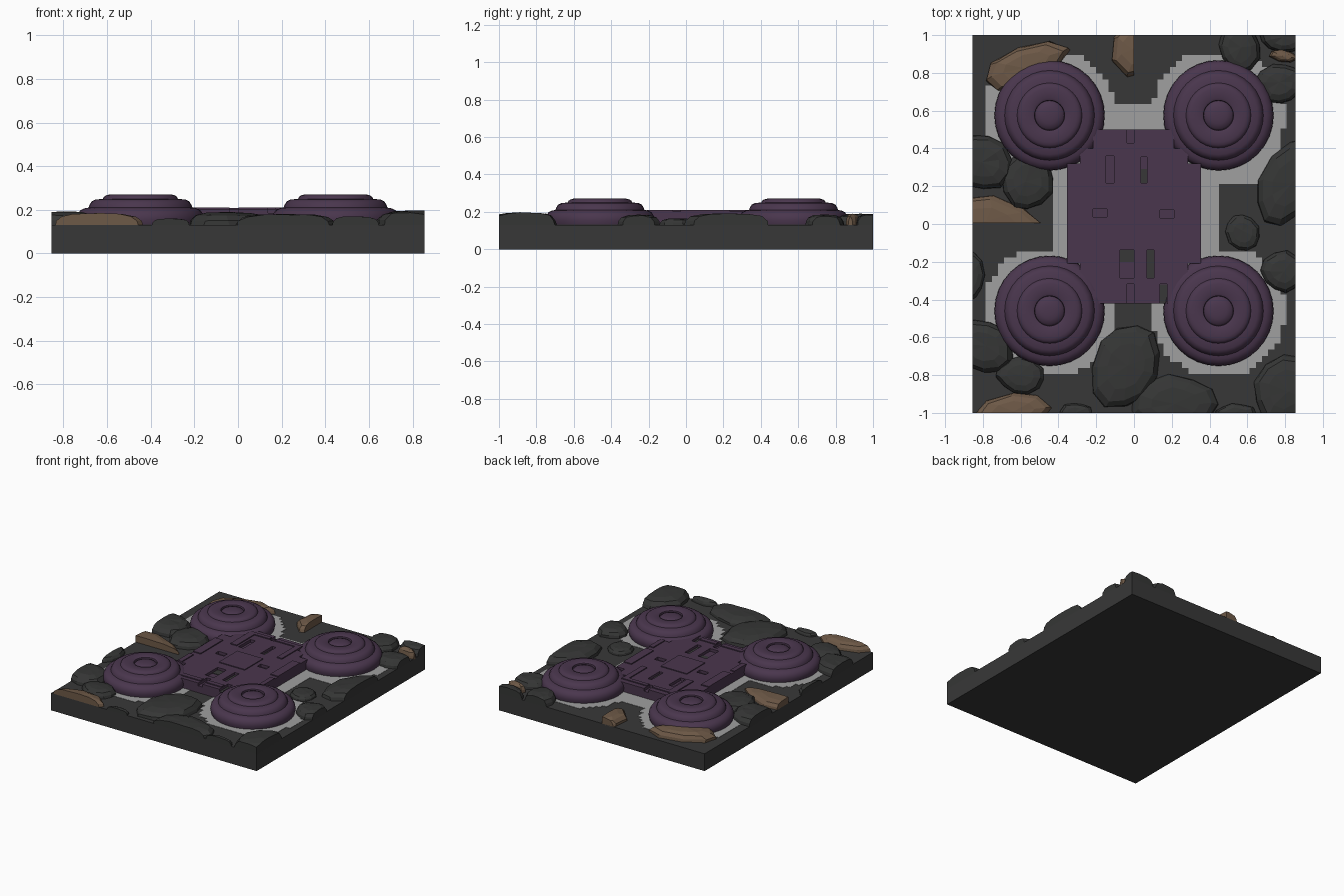
import bpy, bmesh, math, random
from mathutils import Vector, Matrix

if "Cube" in bpy.data.objects:
    bpy.data.objects.remove(bpy.data.objects["Cube"])

random.seed(4)
HX, HY, TOP = 0.855, 1.0, 0.13


def material(name, rgb):
    m = bpy.data.materials.new(name)
    m.diffuse_color = (*rgb, 1)
    m.use_nodes = True
    m.node_tree.nodes["Principled BSDF"].inputs["Base Color"].default_value = m.diffuse_color
    return m


STONE = material("dark stone", (0.039, 0.039, 0.039))
ROCK = material("dark rock", (0.036, 0.037, 0.036))
BROWN = material("brown rock", (0.155, 0.10, 0.063))
PURPLE = material("purple metal", (0.068, 0.037, 0.075))
GREY = material("pale grey ground", (0.35, 0.35, 0.35))


def finish(name, bm, mat):
    bmesh.ops.recalc_face_normals(bm, faces=bm.faces)
    me = bpy.data.meshes.new(name)
    bm.to_mesh(me)
    bm.free()
    me.materials.append(mat)
    ob = bpy.data.objects.new(name, me)
    bpy.context.collection.objects.link(ob)
    return ob


def box(name, x0, x1, y0, y1, z0, z1, mat):
    bm = bmesh.new()
    bmesh.ops.create_cube(bm, size=1)
    for v in bm.verts:
        v.co = Vector((x1 if v.co.x > 0 else x0, y1 if v.co.y > 0 else y0,
                       z1 if v.co.z > 0 else z0))
    return finish(name, bm, mat)


def cell_sheet(name, xs, ys, keep, z0, z1, mat):
    """Extruded sheet made of the grid cells whose centre passes keep()."""
    bm = bmesh.new()
    for x0, x1 in zip(xs, xs[1:]):
        for y0, y1 in zip(ys, ys[1:]):
            if keep((x0 + x1) / 2, (y0 + y1) / 2):
                bm.faces.new([bm.verts.new((x, y, z0)) for x, y in
                              ((x0, y0), (x1, y0), (x1, y1), (x0, y1))])
    bmesh.ops.remove_doubles(bm, verts=bm.verts, dist=1e-5)
    res = bmesh.ops.extrude_face_region(bm, geom=bm.faces[:], use_keep_orig=True)
    for v in res["geom"]:
        if isinstance(v, bmesh.types.BMVert):
            v.co.z = z1
    return finish(name, bm, mat)


# base slab
box("base_slab", -HX, HX, -HY, HY, 0, TOP, STONE)

# stepped pale ground around the machine
DOMES = [(sx * 0.447, y) for sx in (-1, 1) for y in (0.575, -0.46)]


def is_ground(x, y):
    if x * x + (y + 0.6) ** 2 < 0.0 or (abs(x) < 0.075 and y < -0.42):
        return False
    if any(math.hypot(x - cx, y - cy) < 0.352 and abs(y - cy) < 0.33 for cx, cy in DOMES):
        return True
    if -0.43 < x < 0.465 and -0.42 < y < 0.645:
        return True
    if 0.3 < x < 0.79 and 0.2 < y < 0.62:             # wider patch, right rear
        return x - y < 0.47
    return False


step = 0.0325
cell_sheet("pale_ground", [-HX + 0.005 + i * step for i in range(52)],
           [-0.99 + i * step for i in range(61)], is_ground, TOP - 0.004, TOP + 0.002, GREY)

# four stepped domes, turned from one profile
PROFILE = [(0.285, 0.13), (0.292, 0.155), (0.288, 0.178), (0.276, 0.197), (0.256, 0.207),
           (0.238, 0.21), (0.234, 0.222), (0.224, 0.238), (0.207, 0.247), (0.172, 0.25),
           (0.168, 0.259), (0.158, 0.266), (0.143, 0.27), (0.092, 0.27), (0.080, 0.264),
           (0.078, 0.248), (0.068, 0.259), (0.045, 0.266), (0.022, 0.269)]
N = 32
for i, (cx, cy) in enumerate(DOMES):
    bm = bmesh.new()
    rings = [[bm.verts.new((cx + r * math.cos(2 * math.pi * k / N),
                            cy + r * math.sin(2 * math.pi * k / N), z)) for k in range(N)]
             for r, z in PROFILE]
    for a, b in zip(rings, rings[1:]):
        for k in range(N):
            bm.faces.new((a[k], a[(k + 1) % N], b[(k + 1) % N], b[k]))
    bm.faces.new(rings[-1])
    bm.faces.new(rings[0][::-1])
    ob = finish(f"dome_{i + 1}", bm, PURPLE)
    bpy.ops.object.select_all(action='DESELECT')
    ob.select_set(True)
    bpy.context.view_layer.objects.active = ob
    bpy.ops.object.shade_smooth_by_angle(angle=math.radians(32))

# central machine plate with slots
OUTLINE = [(-0.355, 0.355, -0.21, 0.32), (-0.285, 0.285, -0.355, 0.40),
           (-0.217, 0.212, -0.42, 0.50)]
SLOTS = [(-0.148, -0.106, 0.217, 0.36), (0.037, 0.069, 0.217, 0.355),
         (-0.217, -0.143, 0.037, 0.079), (0.138, 0.212, 0.032, 0.074),
         (-0.074, 0.0, -0.286, -0.138), (0.069, 0.106, -0.286, -0.138),
         (0.138, 0.175, -0.42, -0.317), (-0.037, 0.0, -0.42, -0.317),
         (-0.037, 0.0, 0.43, 0.50)]


def inside(rects, x, y):
    return any(a < x < b and c < y < d for a, b, c, d in rects)


def grid(rects):
    return (sorted({v for r in rects for v in r[:2]}), sorted({v for r in rects for v in r[2:]}))


gx, gy = grid(OUTLINE + SLOTS)
cell_sheet("machine_lower_plate", *grid(OUTLINE), lambda x, y: inside(OUTLINE, x, y),
           TOP, 0.182, PURPLE)
cell_sheet("machine_top_plate", gx, gy,
           lambda x, y: inside(OUTLINE, x, y) and not inside(SLOTS, x, y), 0.18, 0.203, PURPLE)
box("centre_panel", -0.11, 0.106, -0.07, 0.148, 0.2, 0.209, PURPLE)
# dark slot floors
for i, (a, b, c, d) in enumerate([(0.037, 0.069, 0.217, 0.29), (-0.074, 0.0, -0.2, -0.138),
                                  (0.069, 0.106, -0.286, -0.138), (0.138, 0.175, -0.42, -0.32)]):
    box(f"slot_floor_{i + 1}", a, b, c, d, 0.181, 0.185, STONE)
# raised trim bars on the plate
BARS = [(-0.355, -0.29, -0.03, 0.235), (0.29, 0.355, -0.03, 0.235),
        (-0.355, -0.32, -0.21, -0.07), (0.32, 0.355, -0.21, -0.07),
        (-0.217, -0.04, 0.432, 0.462), (0.003, 0.212, 0.432, 0.462),
        (-0.217, -0.04, -0.39, -0.355), (0.003, 0.135, -0.39, -0.355),
        (-0.217, -0.165, 0.22, 0.432), (0.17, 0.212, 0.22, 0.432)]
for i, (a, b, c, d) in enumerate(BARS):
    box(f"trim_bar_{i + 1}", a, b, c, d, 0.2, 0.21, PURPLE)


def rock(name, x, y, rx, ry, h, turn, mat, limits=(), sides=11):
    """Faceted boulder cap, trimmed at the slab edges."""
    bm = bmesh.new()
    rings = []
    wob = [random.uniform(0.9, 1.06) for _ in range(sides)]
    for r, z in ((1.0, -0.1), (0.97, 0.35), (0.84, 0.75), (0.55, 0.95)):
        ring = []
        for k in range(sides):
            a = 2 * math.pi * (k + random.uniform(-0.12, 0.12)) / sides
            ring.append(bm.verts.new((rx * r * wob[k] * math.cos(a), ry * r * wob[k] * math.sin(a),
                                      h * z * random.uniform(0.93, 1.04))))
        rings.append(ring)
    for p, q in zip(rings, rings[1:]):
        for k in range(sides):
            bm.faces.new((p[k], p[(k + 1) % sides], q[(k + 1) % sides], q[k]))
    tip = bm.verts.new((rx * random.uniform(-0.1, 0.1), ry * random.uniform(-0.1, 0.1), h))
    for k in range(sides):
        bm.faces.new((rings[-1][k], rings[-1][(k + 1) % sides], tip))
    bm.faces.new(rings[0][::-1])
    bmesh.ops.transform(bm, verts=bm.verts, matrix=Matrix.Translation((x, y, TOP))
                        @ Matrix.Rotation(math.radians(turn), 4, 'Z'))
    planes = [((HX, 0, 0), (1, 0, 0)), ((-HX, 0, 0), (-1, 0, 0)),
              ((0, HY, 0), (0, 1, 0)), ((0, -HY, 0), (0, -1, 0))] + list(limits)
    for co, no in planes:
        cut = bmesh.ops.bisect_plane(bm, geom=bm.verts[:] + bm.edges[:] + bm.faces[:],
                                     plane_co=co, plane_no=no, clear_outer=True)
        edges = [e for e in cut["geom_cut"] if isinstance(e, bmesh.types.BMEdge)]
        if edges:
            bmesh.ops.holes_fill(bm, edges=edges, sides=0)
    finish(name, bm, mat)


# dark boulders: x, y, radius x, radius y, height, turn
BOULDERS = [
    (-0.80, 0.33, 0.18, 0.15, 0.062, -25), (-0.565, 0.23, 0.15, 0.165, 0.058, 10),
    (-0.87, -0.27, 0.08, 0.14, 0.04, 0), (-0.80, -0.65, 0.17, 0.14, 0.062, -25),
    (-0.60, -0.80, 0.13, 0.10, 0.05, -10), (-0.31, -1.0, 0.09, 0.055, 0.03, 0),
    (-0.04, -0.75, 0.18, 0.24, 0.06, -20), (0.22, -0.95, 0.23, 0.15, 0.05, 0),
    (0.54, -1.0, 0.11, 0.05, 0.04, 0), (0.81, -0.87, 0.17, 0.20, 0.068, -30),
    (0.79, -0.25, 0.12, 0.115, 0.055, 15), (0.577, -0.045, 0.088, 0.102, 0.035, 20),
    (0.83, 0.22, 0.16, 0.25, 0.062, -30), (0.77, 0.74, 0.13, 0.11, 0.055, 10),
    (0.56, 0.93, 0.115, 0.14, 0.06, 10), (0.79, 0.99, 0.13, 0.09, 0.058, 0)]
for i, b in enumerate(BOULDERS):
    rock(f"boulder_{i + 1}", *b, ROCK)

# brown outcrops, some cut off straight
rock("brown_rock_front", -0.64, -0.99, 0.22, 0.10, 0.055, 5, BROWN, sides=8)
rock("brown_rock_rear", -0.575, 0.84, 0.24, 0.11, 0.06, 20, BROWN, sides=8)
rock("brown_rock_right", 0.79, 0.89, 0.08, 0.035, 0.06, -10, BROWN, sides=7)
rock("brown_rock_left", -0.78, 0.01, 0.32, 0.14, 0.05, -8, BROWN,
     [((0, 0.005, 0), (0, -1, 0))], sides=8)
rock("brown_rock_middle", 0.0, 0.93, 0.13, 0.15, 0.055, 0, BROWN,
     [((0, 0, 0), (1, 0, 0))], sides=7)
